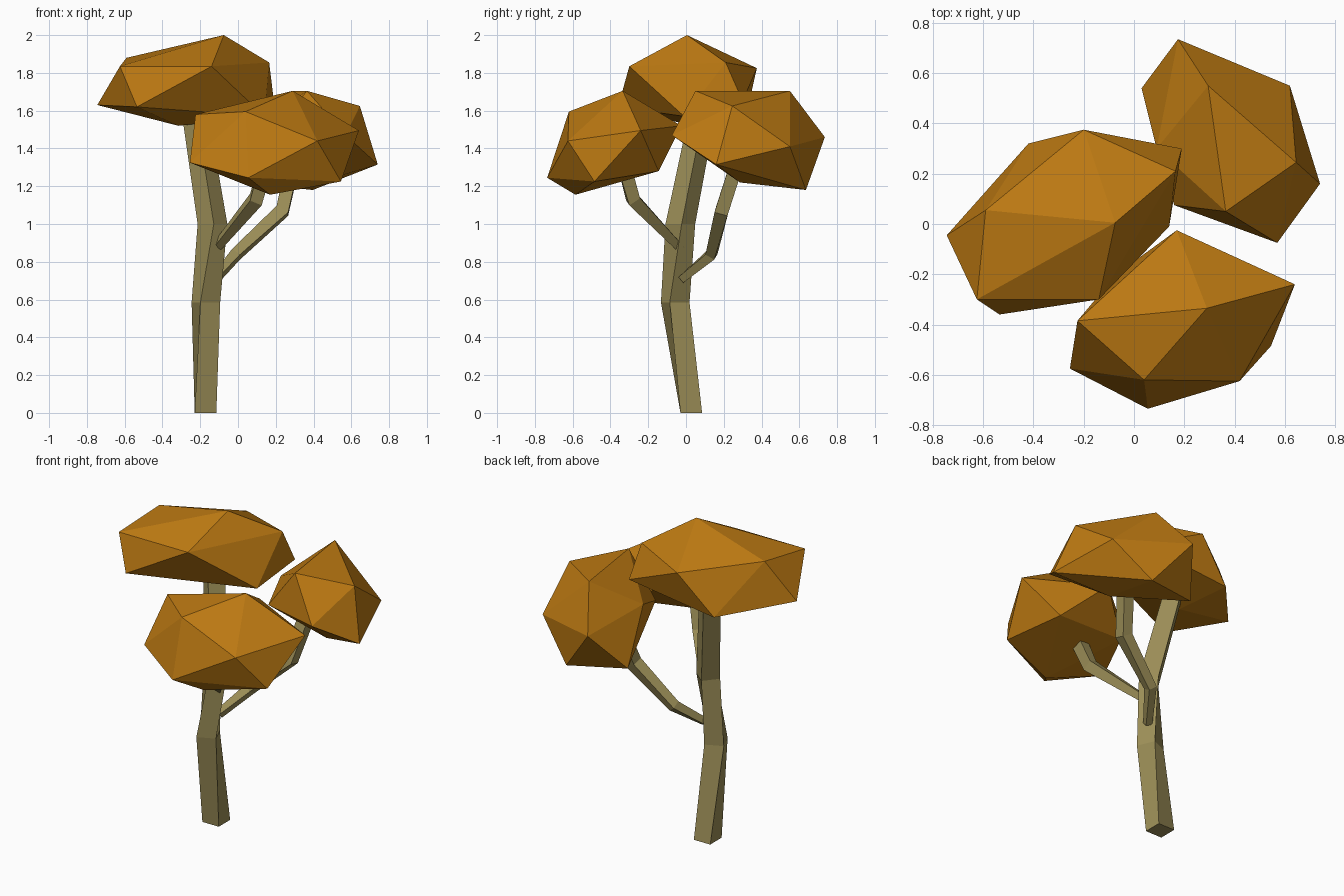
import bpy, bmesh
from math import radians, cos, sin
from mathutils import Vector

if "Cube" in bpy.data.objects:
    bpy.data.objects.remove(bpy.data.objects["Cube"])


def material(name, color):
    m = bpy.data.materials.new(name)
    m.diffuse_color = (*color, 1)
    m.use_nodes = True
    m.node_tree.nodes["Principled BSDF"].inputs["Base Color"].default_value = m.diffuse_color
    return m


def add_object(name, bm, mat):
    bmesh.ops.recalc_face_normals(bm, faces=bm.faces)
    me = bpy.data.meshes.new(name)
    bm.to_mesh(me)
    bm.free()
    me.materials.append(mat)
    ob = bpy.data.objects.new(name, me)
    bpy.context.collection.objects.link(ob)
    return ob


def leaf_clump(name, points, mat):
    """Faceted twelve-corner clump wrapped around its corner points."""
    bm = bmesh.new()
    for p in points:
        bm.verts.new(p)
    hull = bmesh.ops.convex_hull(bm, input=bm.verts)
    loose = {g for g in hull["geom_interior"] + hull["geom_unused"]
             if isinstance(g, bmesh.types.BMVert)}
    bmesh.ops.delete(bm, geom=list(loose), context='VERTS')
    return add_object(name, bm, mat)


def limb(name, path, mat, flat=False):
    """Four-sided tube along (x, y, z, radius, twist) stations."""
    bm = bmesh.new()
    pts = [Vector(s[:3]) for s in path]
    rings = []
    for i, (x, y, z, r, twist) in enumerate(path):
        d = (pts[min(i + 1, len(pts) - 1)] - pts[max(i - 1, 0)]).normalized()
        if flat:
            d = Vector((0, 0, 1))
        u = (Vector((1, 0, 0)) - d * d.x).normalized()
        v = d.cross(u)
        ring = []
        for k in range(4):
            a = radians(45 + 90 * k + twist)
            ring.append(bm.verts.new(pts[i] + r * (u * cos(a) + v * sin(a))))
        rings.append(ring)
    for a, b in zip(rings, rings[1:]):
        for k in range(4):
            bm.faces.new((a[k], a[(k + 1) % 4], b[(k + 1) % 4], b[k]))
    bm.faces.new(rings[0][::-1])
    bm.faces.new(rings[-1])
    return add_object(name, bm, mat)


leaves = material("autumn_leaves", (0.50, 0.19, 0.006))
bark = material("bark", (0.33, 0.27, 0.095))

# Leaning trunk and two side branches
limb("trunk", [(-.172, .028, 0, .081, 0), (-.17, -.057, .585, .081, 24),
               (-.135, -.03, 1.0, .079, 50), (-.23, .09, 1.6, .070, 50)],
     bark, flat=True)
limb("back_branch", [(-.12, -.02, .71, .028, 0), (-.01, .135, .84, .038, 0),
                     (.235, .19, 1.07, .050, 0), (.29, .27, 1.32, .050, 0)], bark)
limb("front_branch", [(-.12, -.03, .87, .028, 0), (.095, -.28, 1.13, .048, 0),
                      (.15, -.33, 1.32, .050, 0)], bark)

# Upper clump on the trunk
leaf_clump("upper_leaves", [
    (-.075, .005, 2.0), (.165, .21, 1.855), (-.20, .375, 1.825),
    (-.59, .055, 1.88), (-.625, -.30, 1.835), (-.14, -.30, 1.835),
    (-.745, -.045, 1.63), (-.535, -.36, 1.62), (.14, -.01, 1.57),
    (.19, .30, 1.65), (-.42, .32, 1.58), (-.315, .03, 1.52)], leaves)

# Front clump
leaf_clump("front_leaves", [
    (.17, -.025, 1.52), (.64, -.24, 1.495), (.545, -.485, 1.225),
    (.42, -.625, 1.44), (.055, -.735, 1.245), (-.255, -.575, 1.325),
    (-.225, -.385, 1.58), (.04, -.62, 1.595), (.29, -.335, 1.705),
    (.17, -.585, 1.155), (.43, -.145, 1.28), (-.07, -.20, 1.33)], leaves)

# Back clump
leaf_clump("back_leaves", [
    (.365, .05, 1.705), (.295, .55, 1.705), (.645, .245, 1.625),
    (.62, .55, 1.41), (.74, .16, 1.315), (.57, -.075, 1.47),
    (.175, .735, 1.46), (.16, .075, 1.44), (.03, .54, 1.22),
    (.395, .635, 1.18), (.42, .285, 1.22), (.09, .30, 1.52)], leaves)
